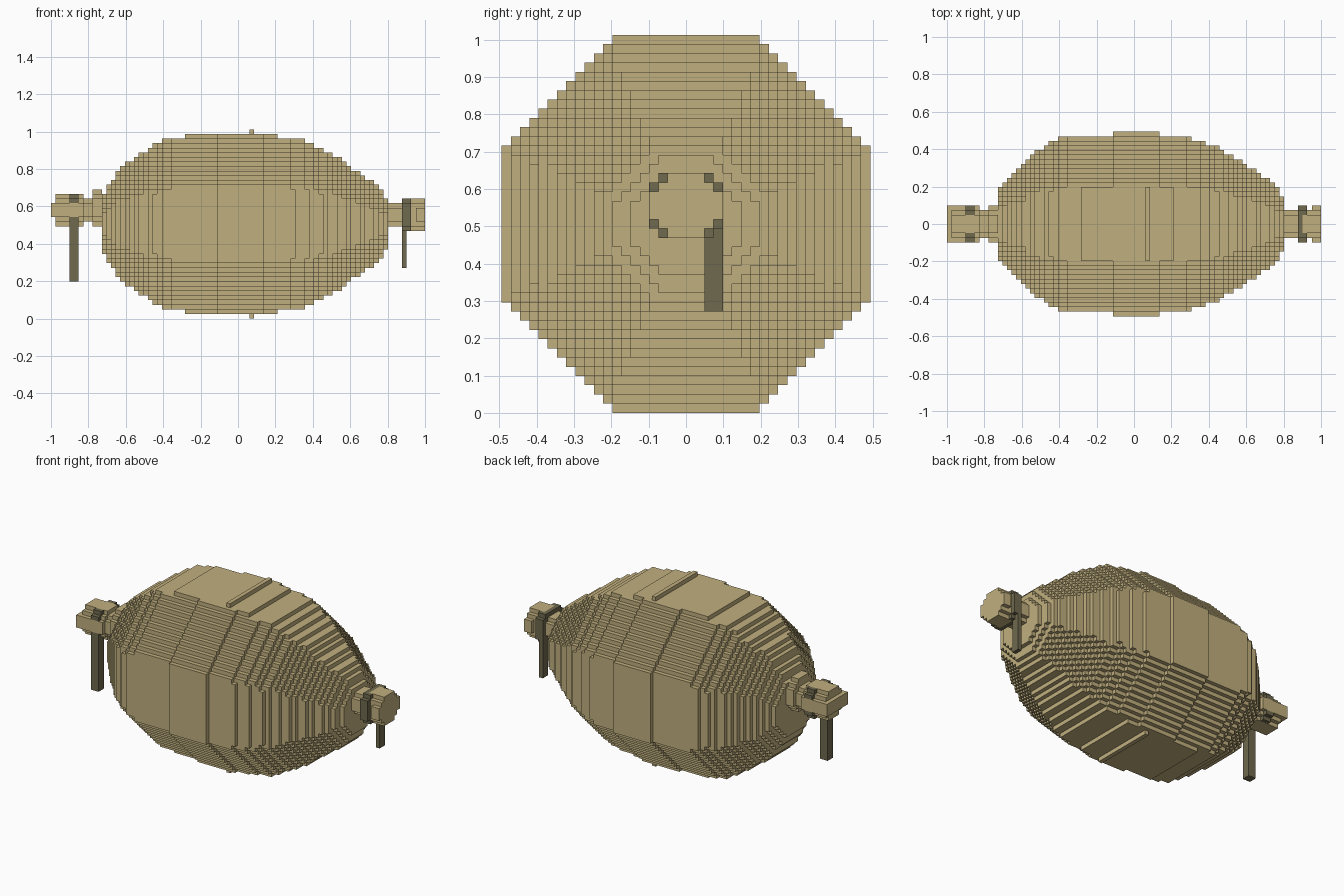
import bpy
from mathutils import Vector

cube = bpy.data.objects.get("Cube")
if cube:
    bpy.data.objects.remove(cube, do_unlink=True)

U = 2 / 81          # edge of one block
MID = 20            # block row at the middle height of the sack


def material(name, rgb):
    m = bpy.data.materials.new(name)
    m.use_nodes = True
    m.diffuse_color = (*rgb, 1)
    m.node_tree.nodes["Principled BSDF"].inputs["Base Color"].default_value = (*rgb, 1)
    return m


sand = material("sand_cloth", (0.53, 0.43, 0.21))
cord = material("dark_cord", (0.16, 0.142, 0.076))


def build(name, cells, mat):
    """Turn a set of block cells into a mesh of its exposed faces."""
    verts, faces = {}, []
    for c in cells:
        for axis in range(3):
            for side in (0, 1):
                n = list(c)
                n[axis] += 2 * side - 1
                if tuple(n) in cells:
                    continue
                a, b = (axis + 1) % 3, (axis + 2) % 3
                loop = []
                for da, db in ((0, 0), (1, 0), (1, 1), (0, 1)):
                    p = list(c)
                    p[axis] += side
                    p[a] += da
                    p[b] += db
                    loop.append(verts.setdefault(tuple(p), len(verts)))
                faces.append(loop if side else loop[::-1])
    mesh = bpy.data.meshes.new(name)
    mesh.from_pydata([Vector((x - 0.5, y, z)) * U for x, y, z in verts], [], faces)
    mesh.materials.append(mat)
    obj = bpy.data.objects.new(name, mesh)
    bpy.context.collection.objects.link(obj)
    return obj


def box(xs, ys, zs):
    """Cells in inclusive index ranges."""
    return {(x, y, z) for x in range(xs[0], xs[1] + 1)
            for y in range(ys[0], ys[1] + 1) for z in range(zs[0], zs[1] + 1)}


def disc(xs, half, zs, cut):
    """Block plug with its corners stepped off."""
    zm, zh = sum(zs) / 2, (zs[1] - zs[0]) / 2
    return {c for c in box(xs, (-half, half - 1), zs)
            if abs(c[1] + 0.5) + abs(c[2] - zm) <= half - 0.5 + zh - cut}


def lerp(table, x):
    for (x0, v0), (x1, v1) in zip(table, table[1:]):
        if x <= x1:
            return v0 + (v1 - v0) * max(0, x - x0) / (x1 - x0)
    return table[-1][1]


# Sack body: octagonal slices that swell towards the middle
HEIGHT = [(-0.72, 0.16), (-0.69, 0.21), (-0.62, 0.30), (-0.55, 0.36), (-0.46, 0.41),
          (-0.40, 0.452), (-0.29, 0.467), (-0.27, 0.485), (0.20, 0.485), (0.22, 0.467),
          (0.34, 0.455), (0.45, 0.405), (0.55, 0.345), (0.66, 0.265), (0.75, 0.20), (0.79, 0.14)]
DEPTH = [(-0.72, 0.18), (-0.67, 0.25), (-0.62, 0.30), (-0.55, 0.36), (-0.44, 0.44),
         (-0.37, 0.47), (-0.12, 0.475), (-0.11, 0.495), (0.13, 0.495), (0.14, 0.475),
         (0.27, 0.472), (0.35, 0.445), (0.45, 0.41), (0.55, 0.345), (0.66, 0.28), (0.75, 0.21), (0.79, 0.15)]
body = set()
for i in range(-29, 33):
    hz, hy = lerp(HEIGHT, i * U), lerp(DEPTH, i * U)
    cut = 1.41 * (hz + hy) / 2
    for j in range(-20, 20):
        for k in range(1, 40):
            y, z = abs(j + 0.5) * U, abs(k - MID) * U
            if y < hy and z < hz and y + z < cut:
                body.add((i, j, k))
# Seam ridges across the top and bottom
for k in (0, 40):
    body |= box((3, 3), (-8, 7), (k, k))
build("sack_body", body, sand)

# Gathered necks at both ends
left = disc((-36, -31), 3, (21, 25), 1) | disc((-39, -34), 4, (20, 26), 2)
left |= box((-40, -40), (-4, 3), (22, 24)) | disc((-31, -30), 4, (20, 27), 2)
build("right_neck", left, sand)
neck = disc((33, 36), 3, (20, 24), 1) | disc((37, 38), 3, (19, 25), 1)
neck |= disc((39, 40), 4, (19, 25), 2)
build("left_neck", neck, sand)

# Cords tied round the necks, each with a hanging end
build("right_cord", disc((-36, -35), 4, (20, 26), 1) | box((-36, -35), (-4, -3), (8, 22)), cord)
build("left_cord", disc((36, 37), 4, (19, 25), 1) | box((36, 36), (2, 3), (11, 21)), cord)
